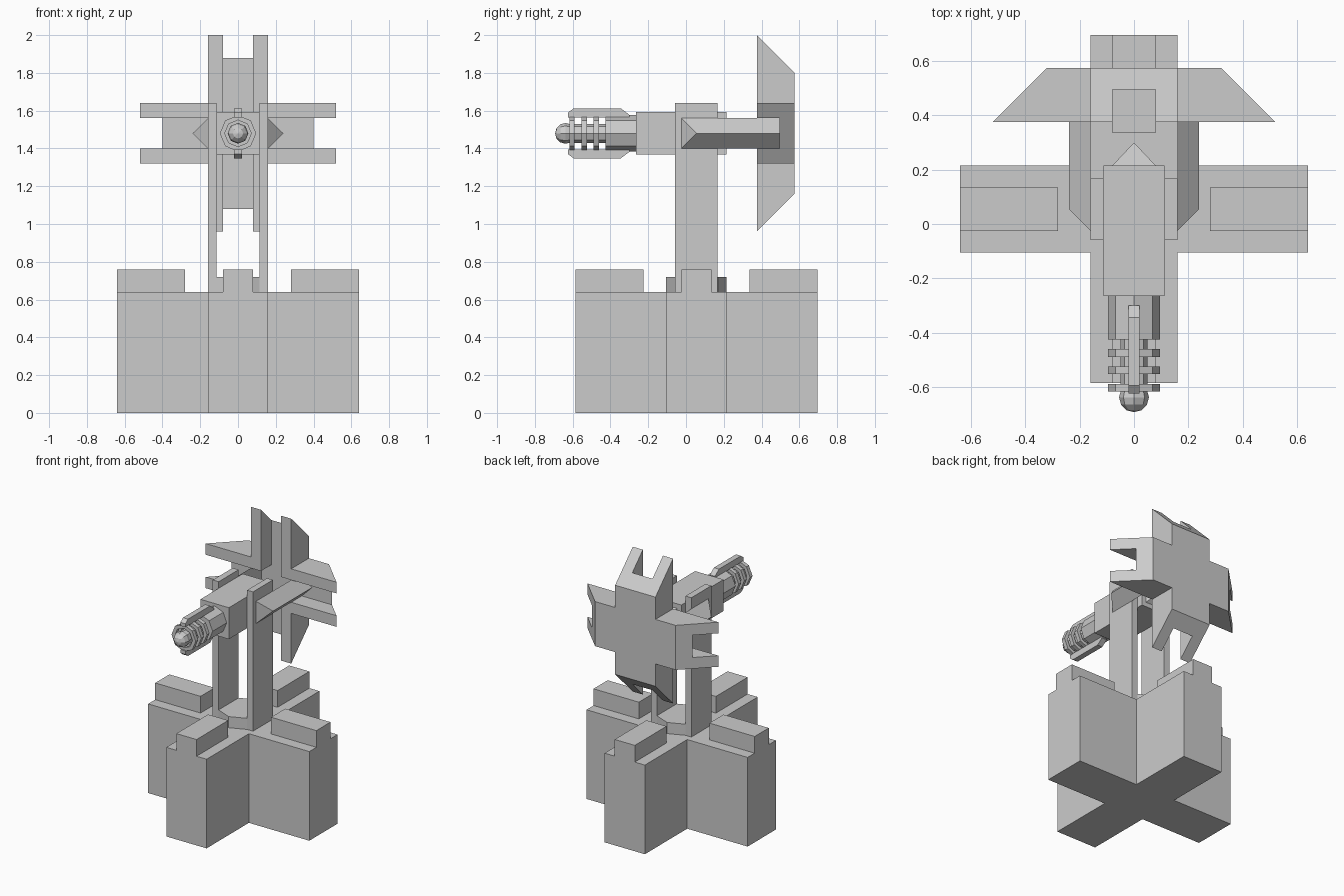
import bpy, bmesh, math
from mathutils import Matrix

if "Cube" in bpy.data.objects:
    bpy.data.objects.remove(bpy.data.objects["Cube"])

CY = 0.055   # y of the turret axis
CZ = 1.48    # height of the gun axis


def finish(name, bm, smooth=False):
    bmesh.ops.recalc_face_normals(bm, faces=bm.faces[:])
    me = bpy.data.meshes.new(name)
    bm.to_mesh(me)
    bm.free()
    ob = bpy.data.objects.new(name, me)
    bpy.context.collection.objects.link(ob)
    return ob


def extrude(name, pts, axis, lo, hi):
    """Extrude a 2D outline along an axis: x uses (y,z), y uses (x,z), z uses (x,y)."""
    put = {'x': lambda a, b, t: (t, a, b),
           'y': lambda a, b, t: (a, t, b),
           'z': lambda a, b, t: (a, b, t)}[axis]
    bm = bmesh.new()
    low = [bm.verts.new(put(a, b, lo)) for a, b in pts]
    high = [bm.verts.new(put(a, b, hi)) for a, b in pts]
    bm.faces.new(low)
    bm.faces.new(high)
    n = len(pts)
    for i in range(n):
        j = (i + 1) % n
        bm.faces.new((low[i], low[j], high[j], high[i]))
    return finish(name, bm)


def box(name, x0, x1, y0, y1, z0, z1):
    return extrude(name, [(x0, y0), (x1, y0), (x1, y1), (x0, y1)], 'z', z0, z1)


def hull(name, pts):
    bm = bmesh.new()
    for p in pts:
        bm.verts.new(p)
    bmesh.ops.convex_hull(bm, input=bm.verts[:])
    bmesh.ops.dissolve_limit(bm, angle_limit=0.01, verts=bm.verts[:], edges=bm.edges[:])
    return finish(name, bm)


def octagon(r, cx, cy):
    return [(cx + r * math.cos(i * math.pi / 4), cy + r * math.sin(i * math.pi / 4))
            for i in range(8)]


def ring(name, r, r_in, y0, y1):
    """Octagonal hollow ring around the gun axis."""
    bm = bmesh.new()
    loops = [[bm.verts.new((a, y, b)) for a, b in octagon(rad, 0, CZ)]
             for rad, y in ((r, y0), (r, y1), (r_in, y1), (r_in, y0))]
    for k in range(4):
        for i in range(8):
            j = (i + 1) % 8
            bm.faces.new((loops[k][i], loops[k][j],
                          loops[(k + 1) % 4][j], loops[(k + 1) % 4][i]))
    return finish(name, bm)


# cross-shaped base
w, L = 0.16, 0.64
corner = [(L, -w), (L, w), (w, w)]
plus = []
for q in range(4):
    c, s = round(math.cos(q * math.pi / 2)), round(math.sin(q * math.pi / 2))
    plus += [(c * x - s * y, s * x + c * y + CY) for x, y in corner]
extrude('cross_base', plus, 'z', 0, 0.64)

# raised block on each base arm
for q in range(4):
    ob = box('base_block', 0.28, 0.64, -0.08, 0.08, 0.64, 0.76)
    ob.data.transform(Matrix.Translation((0, CY, 0)) @ Matrix.Rotation(q * math.pi / 2, 4, 'Z'))

# octagonal turntable
extrude('turntable', octagon(0.16, 0, CY), 'z', 0.64, 0.72)

for s in (-1, 1):
    # upright posts
    a, b = sorted((s * 0.113, s * 0.16))
    box('upright_post', a, b, CY - 0.113, CY + 0.113, 0.64, 1.64)
    # wedge-shaped arms that carry the shield
    hull('shield_arm', [(s * 0.16, y, z) for y in (CY - 0.08, 0.495) for z in (1.40, 1.56)]
         + [(s * 0.24, CY, CZ), (s * 0.24, 0.495, CZ)])
    # sighting fins above and below the barrel
    extrude('barrel_fin', [(y, CZ + s * z) for y, z in
            ((-0.30, 0.085), (-0.30, 0.098), (-0.345, 0.132), (-0.595, 0.132),
             (-0.625, 0.11), (-0.625, 0.085))], 'x', -0.02, 0.02)

# gun body and its pointed back
box('gun_body', -0.113, 0.113, -0.265, 0.215, CZ - 0.113, CZ + 0.113)
hull('gun_back_point', [(x, 0.215, CZ + z) for x in (-0.08, 0.08) for z in (-0.08, 0.08)]
     + [(0, 0.30, CZ)])

# barrel, core rod and cooling rings
extrude('barrel', octagon(0.096, 0, CZ), 'y', -0.425, -0.26)
extrude('barrel_core', octagon(0.05, 0, CZ), 'y', -0.62, -0.42)
for y in (-0.475, -0.539, -0.603):
    ring('barrel_ring', 0.096, 0.07, y - 0.014, y + 0.014)

# ball at the muzzle
bm = bmesh.new()
bmesh.ops.create_uvsphere(bm, u_segments=8, v_segments=6, radius=0.055,
                          matrix=Matrix.Translation((0, -0.638, CZ)) @ Matrix.Rotation(math.pi / 2, 4, 'X'))
finish('muzzle_ball', bm)

# cross-shaped shield: back plate, then channel walls on every arm
extrude('shield_plate', [(0.495, CZ - 0.40), (0.575, CZ - 0.32),
                         (0.575, CZ + 0.32), (0.495, CZ + 0.40)], 'x', -w, w)
for s in (-1, 1):
    extrude('shield_side_plate', [(s * w, 0.495), (s * 0.40, 0.495),
                                  (s * 0.32, 0.575), (s * w, 0.575)], 'z', CZ - w, CZ + w)
    for t in (-1, 1):
        a, b = sorted((t * 0.08, t * 0.16))
        extrude('shield_vertical_wall', [(0.375, CZ + s * 0.08), (0.375, CZ + s * 0.52),
                                         (0.495, CZ + s * 0.40), (0.495, CZ + s * 0.08)], 'x', a, b)
        extrude('shield_side_wall', [(s * 0.16, 0.375), (s * 0.52, 0.375),
                                     (s * 0.40, 0.495), (s * 0.16, 0.495)], 'z', CZ + a, CZ + b)
